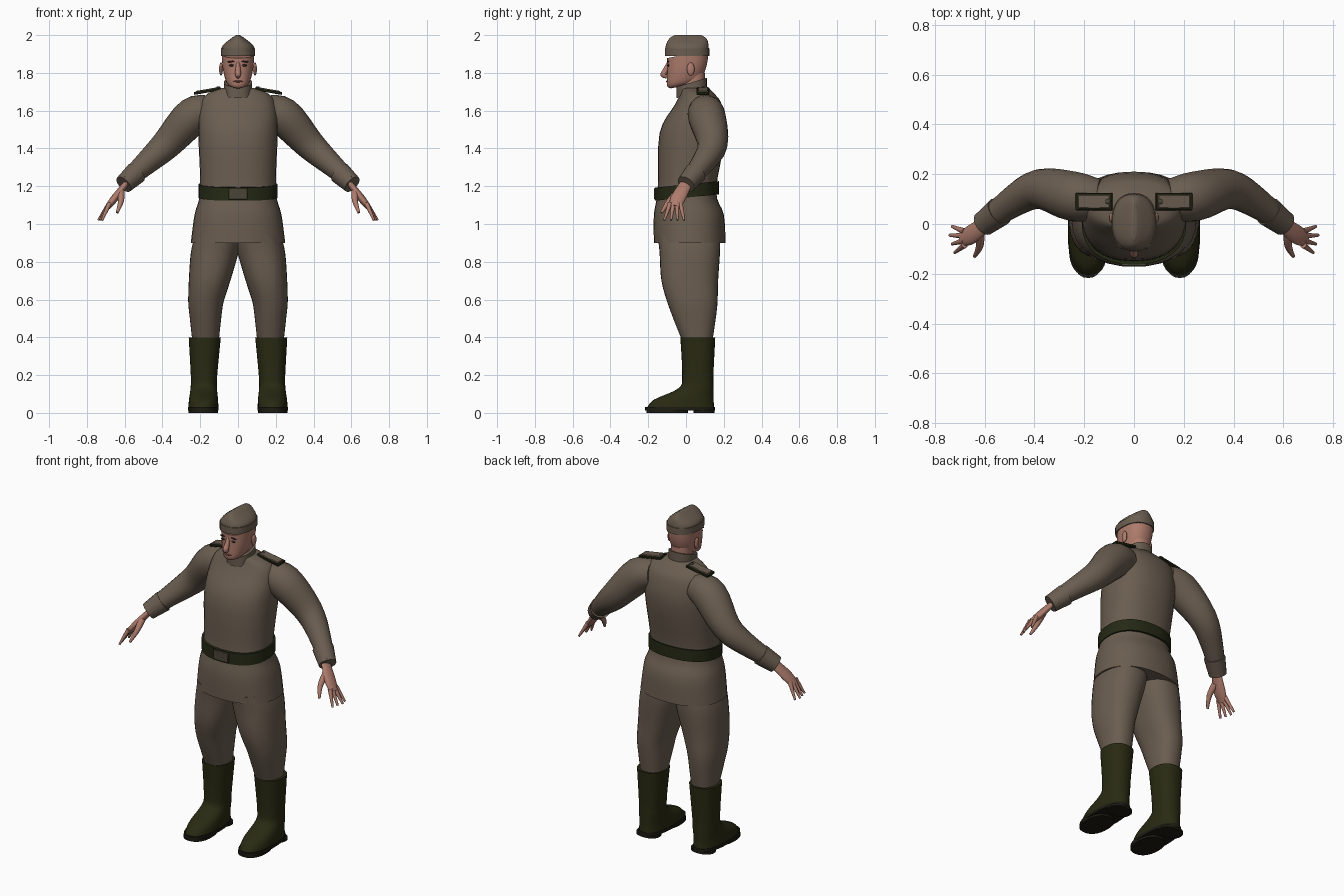
import bpy, bmesh, math
from mathutils import Vector, Matrix

cube = bpy.data.objects.get("Cube")
if cube:
    bpy.data.objects.remove(cube, do_unlink=True)


def material(name, *color):
    mat = bpy.data.materials.new(name)
    mat.use_nodes = True
    mat.diffuse_color = (*color, 1)
    shader = mat.node_tree.nodes["Principled BSDF"]
    shader.inputs["Base Color"].default_value = (*color, 1)
    shader.inputs["Roughness"].default_value = .8
    return mat


cloth = material("khaki cloth", .145, .11, .08)
skin = material("skin", .42, .2, .15)
leather = material("boot leather", .022, .023, .006)
trim = material("belt and trim", .018, .022, .007)
rubber = material("sole rubber", .012, .011, .006)
metal = material("buckle metal", .07, .06, .04)
dark_brown = material("eye brown", .035, .02, .015)
lip_red = material("lip red", .25, .09, .07)


def finish(name, mesh_builder, mat):
    bmesh.ops.recalc_face_normals(mesh_builder, faces=mesh_builder.faces)
    mesh = bpy.data.meshes.new(name)
    mesh_builder.to_mesh(mesh)
    mesh_builder.free()
    mesh.materials.append(mat)
    part = bpy.data.objects.new(name, mesh)
    bpy.context.collection.objects.link(part)
    bpy.ops.object.select_all(action="DESELECT")
    part.select_set(True)
    bpy.context.view_layer.objects.active = part
    bpy.ops.object.shade_smooth_by_angle(angle=math.radians(40))


def refine(rows, steps):
    """Ease each row into the next, keeping a continuous slope."""
    rows = [Vector(row) for row in rows]
    last = len(rows) - 1
    result = []
    for i in range(last):
        start, end = rows[i], rows[i + 1]
        leave = (end - rows[max(i - 1, 0)]) / 2
        arrive = (rows[min(i + 2, last)] - start) / 2
        for step in range(steps):
            t = step / steps
            ease = t * t * (3 - 2 * t)
            result.append(start.lerp(end, ease) + leave * t * (1 - t) ** 2 - arrive * t * t * (1 - t))
    return result + [rows[last]]


def loft(name, rings, mat):
    builder = bmesh.new()
    loops = [[builder.verts.new(point) for point in ring] for ring in rings]
    for lower, upper in zip(loops, loops[1:]):
        for i in range(len(lower)):
            builder.faces.new((lower[i - 1], lower[i], upper[i], upper[i - 1]))
    builder.faces.new(loops[0])
    builder.faces.new(loops[-1])
    finish(name, builder, mat)


def circle(segments):
    angles = [math.tau * i / segments for i in range(segments)]
    return [(math.cos(angle), math.sin(angle)) for angle in angles]


def squared(value):
    """Push a circle coordinate outwards for a slightly boxy oval."""
    return math.copysign(abs(value) ** .87, value)


def stack(name, rows, mat, centre=lambda z: 0, tilt=0, steps=4):
    """Loft level ovals; each row is height, half width, front, back."""
    rings = []
    for z, width, front, back in refine(rows, steps):
        middle, depth = (front + back) / 2, (back - front) / 2
        rings.append([(centre(z) + width * squared(c), middle + depth * squared(s),
                       z + tilt * depth * squared(s)) for c, s in circle(32)])
    loft(name, rings, mat)


def band(name, bottom, top, width, front, back, mat, centre=0, tilt=0):
    """A straight sided oval slab."""
    rows = [(z, width, front, back) for z in (bottom, top)]
    stack(name, rows, mat, lambda z: centre, tilt, steps=1)


def tube(name, rows, mat, side=1, flat=1, steps=4):
    """Loft ovals along a path; each row is a point and a radius."""
    rows = refine(rows, steps)
    points = [row.xyz for row in rows]
    rings = []
    for i, row in enumerate(rows):
        along = (points[min(i + 1, len(rows) - 1)] - points[max(i - 1, 0)]).normalized()
        across = (Vector((0, 1, 0)) - along * along.y).normalized()
        up = along.cross(across) * flat
        ring = [row.xyz + row.w * (across * c + up * s) for c, s in circle(20)]
        rings.append([(side * point.x, point.y, point.z) for point in ring])
    loft(name, rings, mat)


def placed(location, size, turn):
    return Matrix.Translation(location) @ Matrix.Rotation(turn, 4, "Y") @ Matrix.Diagonal((*size, 1))


def blob(name, location, size, mat, turn=0):
    builder = bmesh.new()
    bmesh.ops.create_uvsphere(builder, u_segments=16, v_segments=10, radius=1,
                              matrix=placed(location, size, turn))
    finish(name, builder, mat)


def box(name, location, size, mat, turn=0):
    builder = bmesh.new()
    bmesh.ops.create_cube(builder, size=1, matrix=placed(location, size, turn))
    bmesh.ops.bevel(builder, geom=builder.edges[:], offset=.003, segments=1, affect="EDGES")
    finish(name, builder, mat)


# Tunic, belt and collar
stack("tunic", [(.9, .25, -.17, .21), (1.05, .23, -.17, .2), (1.18, .2, -.15, .16),
                (1.48, .21, -.14, .21), (1.63, .2, -.06, .19), (1.69, .16, -.03, .15),
                (1.72, .08, -.03, .12)], cloth)
band("belt", 1.14, 1.21, .21, -.163, .174, trim, tilt=.1)
box("belt_buckle", (0, -.16, 1.16), (.1, .02, .06), metal)
band("collar", 1.69, 1.75, .075, -.05, .11, cloth, tilt=.3)

# Neck and head
band("neck", 1.7, 1.8, .06, -.03, .1, skin)
stack("head", [(1.73, .03, -.08, .04), (1.75, .06, -.1, .08), (1.82, .08, -.1, .11),
               (1.9, .086, -.1, .12)], skin, tilt=.2)
tube("nose", [(0, -.09, 1.86, .008), (0, -.11, 1.81, .015), (0, -.12, 1.79, .015),
              (0, -.1, 1.78, .01)], skin)
blob("mouth", (0, -.1, 1.755), (.026, .006, .005), lip_red)

# Folded side cap
stack("cap_crown", [(1.89, .088, -.108, .12), (1.94, .084, -.108, .12), (1.98, .04, -.09, .11),
                    (2, .01, -.06, .08)], cloth)
band("cap_turnup", 1.89, 1.93, .091, -.112, .124, cloth)

for side, label in ((1, "left_"), (-1, "right_")):
    # Facial features
    blob(label + "eye", (side * .034, -.094, 1.84), (.014, .006, .006), dark_brown)
    blob(label + "eyebrow", (side * .036, -.095, 1.86), (.02, .006, .004), dark_brown, side * .1)
    blob(label + "ear", (side * .09, .025, 1.82), (.01, .02, .035), skin)

    # Shoulder board: dark piping under a cloth panel
    slope = side * .17
    box(label + "shoulder_board_edge", (side * .16, .09, 1.703), (.15, .07, .014), trim, slope)
    box(label + "shoulder_board", (side * .16, .09, 1.709), (.13, .055, .012), cloth, slope)
    blob(label + "shoulder_button", (side * .105, .09, 1.725), (.01, .01, .004), metal)

    # Sleeve and cuff
    tube(label + "sleeve", [(.14, .1, 1.6, .08), (.24, .11, 1.57, .1), (.38, .14, 1.42, .08),
                            (.5, .08, 1.31, .06), (.6, 0, 1.22, .045)], cloth, side)
    tube(label + "cuff", [(.54, .05, 1.27, .06), (.605, 0, 1.21, .05)], cloth, side, steps=1)

    # Hand, with fingers fanned out by rule
    tube(label + "palm", [(.58, .01, 1.23, .03), (.65, -.04, 1.14, .04), (.69, -.06, 1.09, .03)],
         skin, side, flat=.5)
    for i, finger in enumerate(("little", "ring", "middle", "index")):
        base = (.68, -.03 - .018 * i, 1.11, .013)
        tip = (.74 - .01 * abs(i - 1), -.01 - .035 * i, 1.02, .006)
        tube(label + finger + "_finger", [base, tip], skin, side)
    tube(label + "thumb", [(.62, -.04, 1.17, .02), (.62, -.09, 1.12, .015), (.64, -.13, 1.06, .007)],
         skin, side)

    # Trouser leg, leaning in towards the hips
    stack(label + "trouser_leg", [(.94, .12, -.15, .18), (.85, .126, -.14, .18), (.7, .11, -.13, .17),
                                  (.56, .09, -.09, .165), (.38, .07, -.02, .14)], cloth,
          lambda z: side * (.172 - .18 * max(0, z - .58)))

    # Boot with a stepped sole
    foot = side * .184
    stack(label + "boot", [(.4, .085, -.03, .155), (.2, .07, -.02, .145), (.13, .07, -.04, .145),
                           (.07, .077, -.17, .146), (.02, .08, -.21, .15)], leather,
          lambda z: side * (.184 - .02 * z))
    band(label + "sole", .012, .03, .082, -.217, .153, rubber, foot)
    band(label + "heel", 0, .014, .073, .04, .15, rubber, foot)
    band(label + "toe_tread", 0, .014, .077, -.21, .01, rubber, foot)
